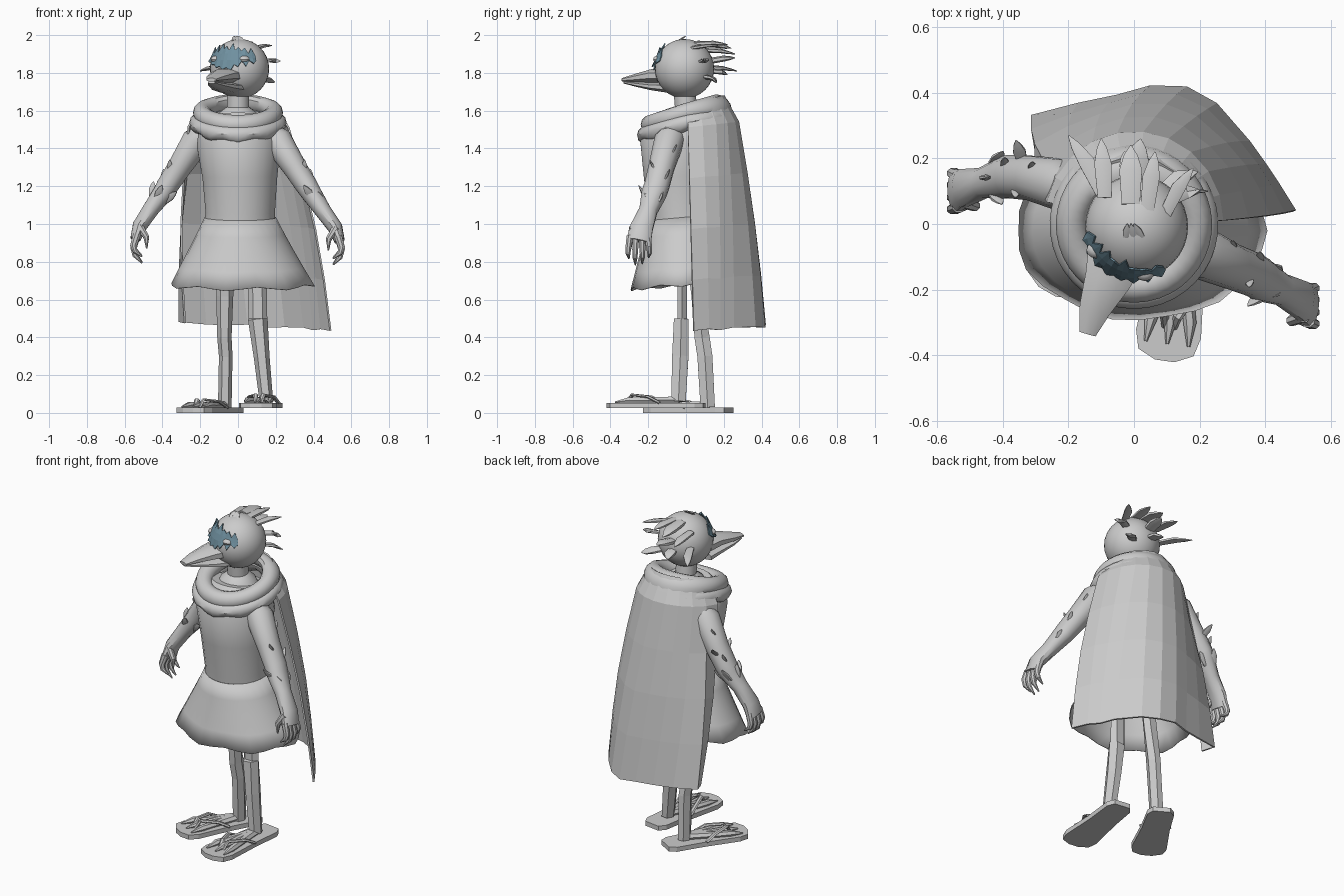
import bpy, bmesh, random
from math import sin, cos, pi, radians
from mathutils import Vector, Matrix

if "Cube" in bpy.data.objects:
    bpy.data.objects.remove(bpy.data.objects["Cube"])

random.seed(4)
I4 = Matrix.Identity(4)


def finish(name, bm, smooth=True):
    bmesh.ops.recalc_face_normals(bm, faces=bm.faces)
    me = bpy.data.meshes.new(name)
    bm.to_mesh(me)
    bm.free()
    ob = bpy.data.objects.new(name, me)
    bpy.context.collection.objects.link(ob)
    if smooth:
        bpy.ops.object.select_all(action='DESELECT')
        ob.select_set(True)
        bpy.context.view_layer.objects.active = ob
        bpy.ops.object.shade_smooth_by_angle(angle=radians(35))
    return ob


def surface(name, f, nu, nv, wrap_u=False, wrap_v=False, smooth=True):
    """Grid surface from f(u, v), both 0..1, optionally closed."""
    bm = bmesh.new()
    cu, cv = nu + (not wrap_u), nv + (not wrap_v)
    g = [[bm.verts.new(f(i / nu, j / nv)) for j in range(cv)] for i in range(cu)]
    for i in range(nu):
        for j in range(nv):
            a, b = (i + 1) % cu, (j + 1) % cv
            bm.faces.new((g[i][j], g[a][j], g[a][b], g[i][b]))
    return finish(name, bm, smooth)


def tube(name, pts, n=8, ref=(0, 1, 0), mat=I4, smooth=True):
    """Loft of ellipses; each point is x, y, z, radius along ref, other radius."""
    bm, rings = bmesh.new(), []
    c = [Vector(p[:3]) for p in pts]
    for i, p in enumerate(pts):
        t = (c[min(i + 1, len(c) - 1)] - c[max(i - 1, 0)]).normalized()
        r = Vector(ref)
        a = (r - t * r.dot(t)).normalized()
        b = t.cross(a)
        rings.append([bm.verts.new(mat @ (c[i] + a * p[3] * cos(2 * pi * k / n + pi / n)
                      + b * p[4] * sin(2 * pi * k / n + pi / n))) for k in range(n)])
    for r0, r1 in zip(rings, rings[1:]):
        for k in range(n):
            bm.faces.new((r0[k], r0[k - 1], r1[k - 1], r1[k]))
    bm.faces.new(rings[0])
    bm.faces.new(rings[-1])
    return finish(name, bm, smooth)


def feather(name, a, b, w, bend=(0, 0, 0), ref=(1, 0, 0)):
    a, b = Vector(a), Vector(b)
    m = (a + b) / 2 + Vector(bend)
    tube(name, [(*a, w * .8, w * .4), (*m, w, w * .4), (*(m.lerp(b, .6)), w * .6, w * .25),
                (*b, .002, .002)], 6, ref)


def ball(name, loc, scale, seg=32):
    bm = bmesh.new()
    bmesh.ops.create_uvsphere(bm, u_segments=seg, v_segments=seg // 2, radius=1,
                              matrix=Matrix.LocRotScale(Vector(loc), None, Vector(scale)))
    return finish(name, bm)


def solid(ob, t):
    m = ob.modifiers.new("thickness", 'SOLIDIFY')
    m.thickness, m.offset = t, 0


# head and neck
HC = Vector((.008, -.008, 1.822))
ball("head", HC, (.157, .157, .157))
tube("neck", [(.0, .0, 1.5, .14, .14), (0, 0, 1.59, .1, .1), (0, 0, 1.62, .06, .06), (0, -.01, 1.72, .058, .058)], 16)

# beak, upper and lower halves
tube("beak_upper", [(-.05, -.08, 1.785, .045, .1), (-.08, -.17, 1.785, .038, .077),
                    (-.12, -.26, 1.773, .024, .052), (-.142, -.335, 1.763, .01, .028)], 8, (0, 0, 1))
tube("beak_lower", [(-.05, -.08, 1.722, .03, .1), (-.08, -.17, 1.728, .022, .074),
                    (-.12, -.26, 1.74, .014, .046), (-.14, -.325, 1.75, .007, .022)], 8, (0, 0, 1))


# blue jagged mask around the eyes
def mask(u, v):
    az = radians(-174 + 118 * u)
    k = round(u * 16)
    jag = (5 if k % 2 else -4) + random.uniform(-5, 5)
    el = radians(23 + (v * 2 - 1) * (8 + 12 * sin(pi * u) + (jag if v in (0, 1) else 0)))
    r = .162 + (.01 if k % 2 and v in (0, 1) else 0)
    return HC + r * Vector((cos(az) * cos(el), sin(az) * cos(el), sin(el)))


blue = bpy.data.materials.new("blue")
blue.diffuse_color = (.16, .28, .35, 1)
blue.use_nodes = True
blue.node_tree.nodes["Principled BSDF"].inputs["Base Color"].default_value = blue.diffuse_color
m = surface("eye_mask", mask, 16, 3, smooth=False)
m.data.materials.append(blue)
solid(m, .006)
for az in (-150, -80):
    a = radians(az)
    ball("eye", HC + Vector((cos(a) * .142, sin(a) * .142, .05)), (.03, .026, .02), 12)

# head feathers
for a, b, w in [((-.09, .08, 1.92), (-.1, .26, 1.9), .03), ((-.01, .06, 1.955), (-.01, .24, 1.93), .04),
                ((.04, .04, 1.955), (.065, .22, 1.95), .03), ((.09, .02, 1.93), (.18, .17, 1.945), .025),
                ((.1, .07, 1.86), (.225, .1, 1.862), .025), ((-.09, .08, 1.83), (-.2, .27, 1.81), .028),
                ((.0, .11, 1.86), (.02, .26, 1.88), .04), ((.08, .09, 1.78), (.195, .16, 1.75), .03),
                ((0, .12, 1.81), (-.03, .22, 1.79), .035)]:
    feather("head_feather", a, b, w, (0, .015, .006))
for x in (-.025, 0, .025):
    feather("crown_tuft", (x, -.04, 1.97), (x * .4 - .01, 0, 1.995), .012)

# torso, turned so the left shoulder leads
tube("torso", [(.01, -.02, 1.0, .175, .19), (.012, -.025, 1.06, .175, .185), (.01, -.035, 1.25, .19, .2),
               (.005, -.03, 1.42, .215, .225), (0, -.01, 1.5, .19, .21), (0, 0, 1.57, .14, .15)], 24)


# skirt with a gently waved hem
def skirt(u, v):
    a = 2 * pi * u
    w = v ** 1.05
    tip = 1 + .02 * v ** 4 * cos(7 * a)
    x = .012 + .008 * w + (.187 + .19 * w) * cos(a) * tip
    y = -.02 + (.18 + .09 * w) * sin(a) * tip
    return x, y, 1.035 - .355 * v + .09 * y - v ** 4 * .009 * cos(7 * a)


solid(surface("skirt", skirt, 28, 4, wrap_u=True), .006)


# two rolled layers of the collar, rising towards the back and draping out
def collar(R, rr, rz, z0, wave):
    def f(u, v):
        a, b = 2 * pi * u, 2 * pi * v
        rad = R - .012 * sin(a) + rr * cos(b) - .025 * sin(b) * max(0, sin(a))
        z = z0 + .055 * sin(a) - .012 * sin(a) ** 2 + rz * sin(b) + wave * sin(9 * a) * (sin(b) < 0)
        return rad * cos(a), .01 + rad * sin(a), z
    return f


surface("collar_upper", collar(.188, .05, .052, 1.592, 0), 40, 12, True, True)
surface("collar_lower", collar(.207, .05, .045, 1.54, .008), 40, 12, True, True)

# faceted cape from the collar to the hem
HEM = [(.49, .04), (.44, .12), (.4, .18), (.35, .25), (.25, .365), (.16, .415), (.05, .418),
       (-.05, .39), (-.17, .365), (-.31, .33), (-.28, .26)]


def cape(u, v):
    k = round(u * 10)
    a = radians(168 * u)
    c = Vector((cos(a), sin(a), 0))
    neck = c * .19 + Vector((0, .01, 1.635 + .045 * sin(a)))
    top = c * .268 + Vector((0, .01, 1.51 + .03 * sin(a)))
    end = Vector((*HEM[k], .435 + .045 * u + .006 * sin(k * 2.3)))
    row = round(v * 6)
    if row < 2:
        return neck.lerp(top, (0, .6)[row])
    w = (row - 2) / 4
    p = top.lerp(end, w)
    bulge = .03 * sin(pi * w)
    return p.x + bulge * c.x, p.y + bulge * .5 * c.y, p.z


solid(surface("cape", cape, 10, 6, smooth=False), .01)

# arms, hands and their loose feathers
ARMS = {
    "right": [(-.17, .1, 1.5, .06, .05), (-.22, .12, 1.44, .08, .08), (-.31, .14, 1.3, .07, .065),
              (-.375, .145, 1.2, .068, .06), (-.4, .14, 1.16, .065, .055), (-.46, .125, 1.08, .048, .045),
              (-.52, .11, .99, .06, .04), (-.543, .1, .92, .068, .028)],
    "left": [(.15, -.06, 1.5, .06, .05), (.21, -.09, 1.44, .08, .08), (.3, -.13, 1.3, .07, .065),
             (.365, -.155, 1.2, .068, .06), (.39, -.17, 1.16, .068, .055), (.45, -.2, 1.07, .05, .045),
             (.515, -.235, .98, .062, .04), (.538, -.25, .91, .068, .028)]}
for side, p in ARMS.items():
    s = -1 if side == "right" else 1
    tube(side + "_arm", p, 12)
    x, y, z = p[-1][:3]
    for i, dy in enumerate((-.052, -.018, .018, .052)):
        drop = (.085, .115, .11, .08)[i]
        tube(side + "_finger", [(x - s * .008, y + dy * .9, z + .025, .019, .022), (x + s * .01, y + dy * 1.05, z - drop * .4, .017, .019),
                                (x + s * .002, y + dy * 1.1, z - drop * .75, .014, .015),
                                (x - s * .035, y + dy, z - drop * 1.1, .004, .004)], 8)
    tube(side + "_thumb", [(x - s * .02, y - .03, z + .07, .022, .022), (x - s * .058, y - .045, z + .01, .017, .017),
                           (x - s * .06, y - .045, z - .05, .004, .004)], 8)
    # pointed cuff at the elbow and a few tufts above it
    c = Vector(p[4][:3])
    for k in range(5):
        a = 2 * pi * k / 5 + .6
        d = Vector((cos(a) * .8, sin(a), -.35 * cos(a)))
        feather("cuff_feather", c + d * .045 + Vector((s * .02, 0, -.03)), c + d * .085 + Vector((-s * .02, 0, .035)), .022)
    for k, t, q in ((1, .5, 1), (2, .1, -1), (2, .6, 1)):
        b = Vector(p[k][:3]).lerp(Vector(p[k + 1][:3]), t)
        feather("arm_feather", b + Vector((s * .045, q * .03, -.01)), b + Vector((s * .045, q * .06, .05)), .016)
feather("elbow_plume", (-.34, .19, 1.27), (-.36, .255, 1.33), .022)

# legs, sandals and feet
LEGS = {
    "right": ([(-.07, .03, .85, .035, .045), (-.07, .06, .62, .036, .045), (-.072, .085, .4, .046, .038),
               (-.065, .1, .3, .046, .036), (-.07, .115, .03, .044, .036)], (-.14, .01, 0), -30, 1),
    "left": ([(.1, -.02, .85, .03, .05), (.105, -.02, .5, .03, .05), (.105, -.025, .495, .045, .052),
              (.125, -.03, .3, .05, .042), (.15, -.04, .06, .044, .036)], (.13, -.16, .025), -8, 1.04)}
SOLE = [(.05, .25), (.075, .21), (.08, .05), (.1, -.17), (.085, -.225), (.03, -.25)]
for side, (leg, loc, ang, length) in LEGS.items():
    tube(side + "_leg", leg, 6, smooth=False)
    M = Matrix.Translation(loc) @ Matrix.Rotation(radians(ang), 4, 'Z') @ Matrix.Diagonal((1, length, 1, 1))
    bm = bmesh.new()
    out = SOLE + [(-x, y) for x, y in reversed(SOLE)]
    face = bm.faces.new([bm.verts.new(M @ Vector((x, y, 0))) for x, y in out])
    ext = bmesh.ops.extrude_face_region(bm, geom=[face])
    for v in ext["geom"]:
        if isinstance(v, bmesh.types.BMVert):
            v.co.z += .028
    finish(side + "_sandal", bm, False)
    ankle = M.inverted() @ Vector(leg[-1][:3])
    for dx in (-.06, 0, .06):
        tube(side + "_toe", [(ankle.x, ankle.y, .045, .02, .028), (dx * .7, -.06, .04, .018, .02),
                             (dx, -.13, .042, .018, .02), (dx * 1.1, -.2, .032, .004, .005)], 6, (0, 0, 1), M)
    for s in (-1, 1):
        tube(side + "_strap", [(s * .08, .03, .028, .008, .014), (s * .065, -.03, .06, .008, .014),
                               (s * .02, -.12, .07, .008, .014), (s * .012, -.15, .028, .008, .012)], 6, (0, 0, 1), M)
